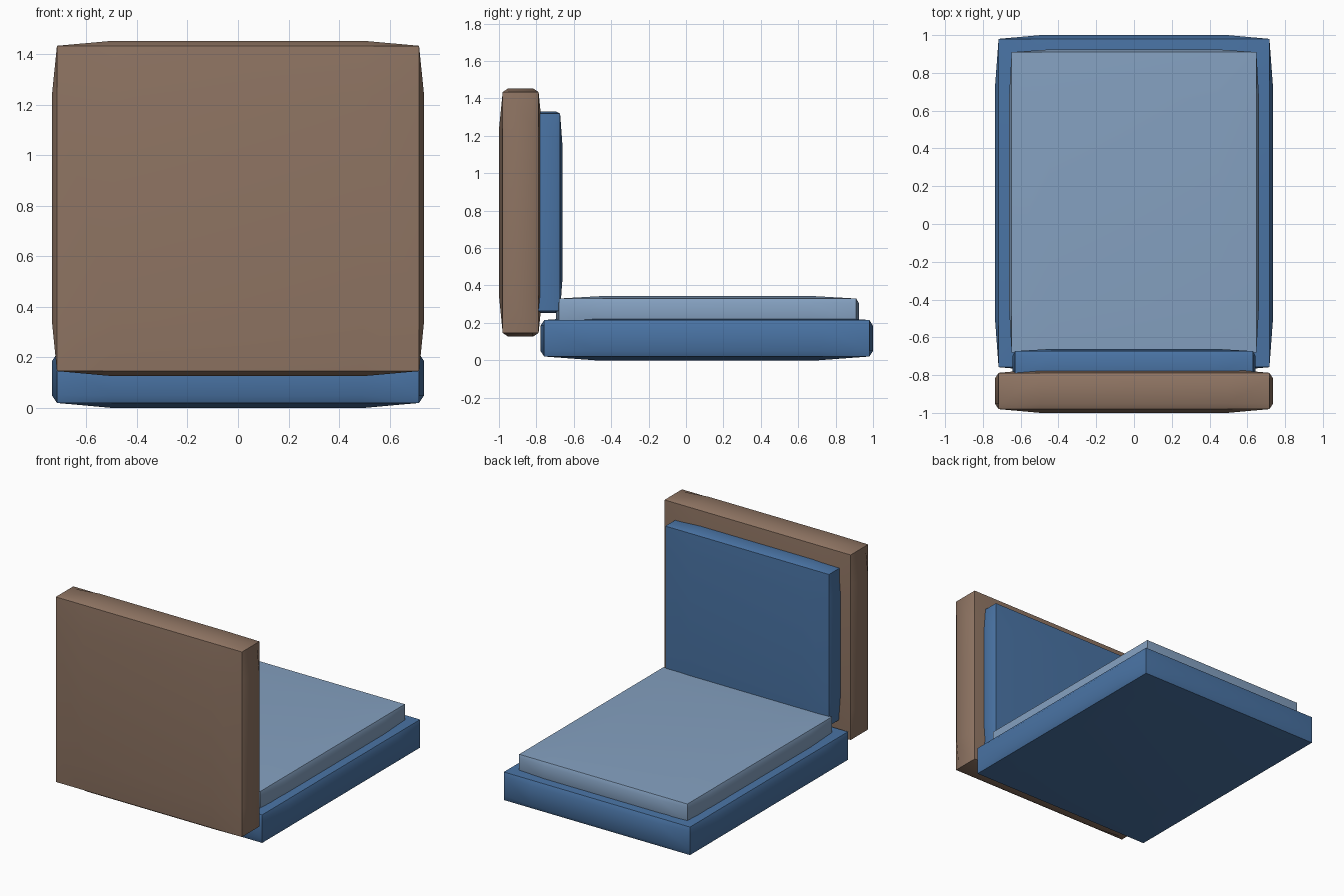
import bpy, bmesh, math

if "Cube" in bpy.data.objects:
    bpy.data.objects.remove(bpy.data.objects["Cube"])


def material(name, rgb):
    m = bpy.data.materials.new(name)
    m.diffuse_color = (*rgb, 1)
    m.use_nodes = True
    m.node_tree.nodes["Principled BSDF"].inputs["Base Color"].default_value = m.diffuse_color
    return m


blue = material("denim blue", (0.068, 0.174, 0.375))
light = material("pale blue", (0.233, 0.355, 0.53))
brown = material("warm brown", (0.274, 0.176, 0.124))


def padded_box(name, lo, hi, bulge, mat):
    """Box with straight sharp edges whose six faces puff outward."""
    bm = bmesh.new()
    bmesh.ops.create_cube(bm, size=2)
    bmesh.ops.subdivide_edges(bm, edges=bm.edges[:], cuts=2, use_grid_fill=True)
    for v in bm.verts:
        outer = [abs(c) > 0.9 for c in v.co]
        inside_face = sum(outer) == 1
        for i in range(3):
            c = v.co[i]
            mid, half = (lo[i] + hi[i]) / 2, (hi[i] - lo[i]) / 2
            if outer[i]:
                v.co[i] = mid + math.copysign(half + bulge * inside_face, c)
            else:
                v.co[i] = mid + math.copysign(half * 0.69, c)
    bmesh.ops.recalc_face_normals(bm, faces=bm.faces[:])
    mesh = bpy.data.meshes.new(name)
    bm.to_mesh(mesh)
    bm.free()
    mesh.materials.append(mat)
    ob = bpy.data.objects.new(name, mesh)
    bpy.context.collection.objects.link(ob)
    bpy.ops.object.select_all(action='DESELECT')
    ob.select_set(True)
    bpy.context.view_layer.objects.active = ob
    bpy.ops.object.shade_smooth_by_angle(angle=math.radians(45))


# Seat base and the thinner cushion resting in it
padded_box("seat_base", (-0.717, -0.758, 0.02), (0.717, 0.98, 0.215), 0.02, blue)
padded_box("seat_cushion", (-0.648, -0.68, 0.18), (0.648, 0.91, 0.33), 0.014, light)

# Upright back panel and the pad on its inner side
padded_box("back_panel", (-0.717, -0.98, 0.146), (0.717, -0.788, 1.434), 0.02, brown)
padded_box("back_pad", (-0.63, -0.82, 0.264), (0.63, -0.673, 1.319), 0.012, blue)
